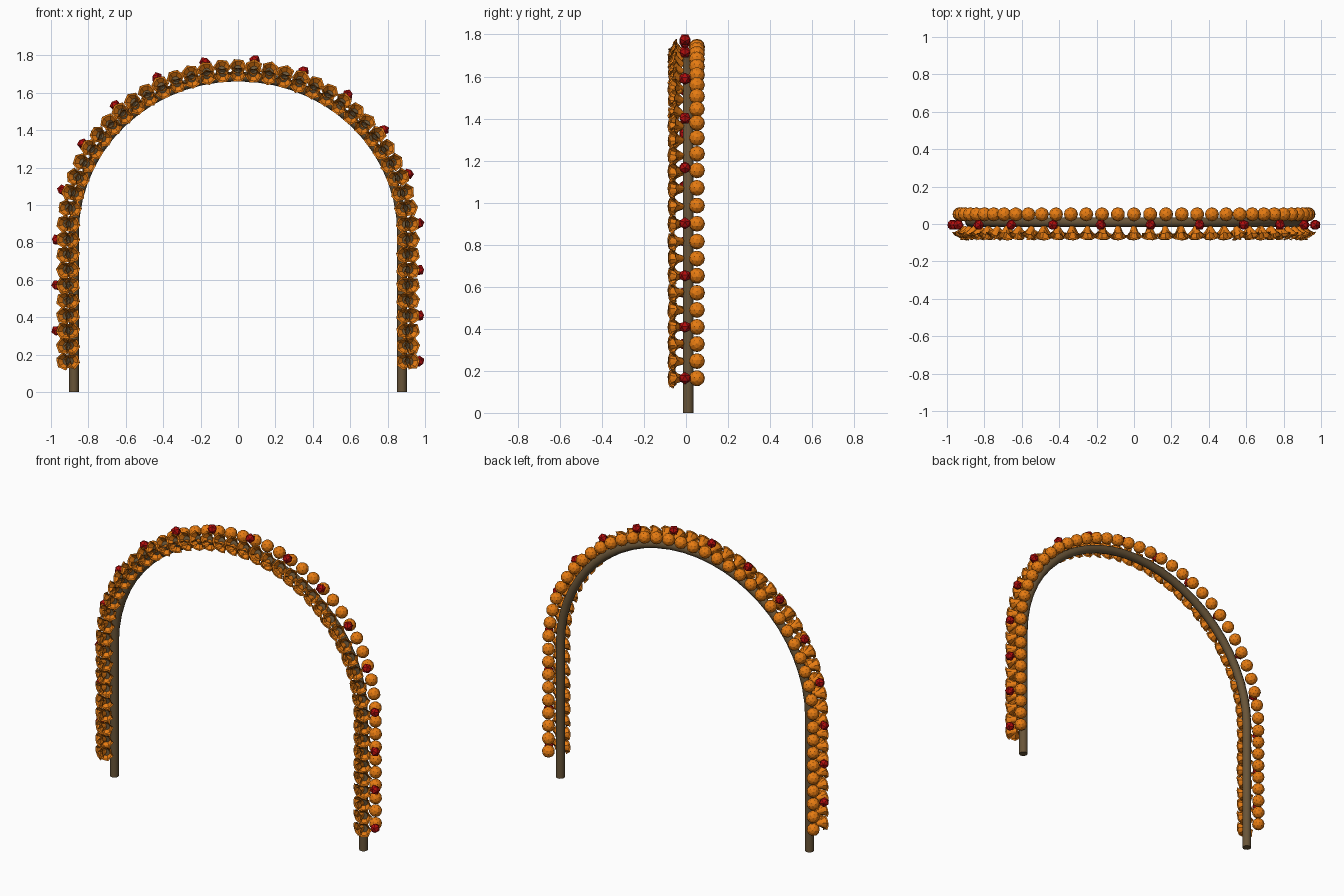
import bpy, bmesh, math, random
from mathutils import Vector, Matrix

if "Cube" in bpy.data.objects:
    bpy.data.objects.remove(bpy.data.objects["Cube"])

random.seed(4)
A, B, Z0 = 0.877, 0.837, 0.85   # arch half width, rise, spring height
TUBE_Y = 0.01
COUNT = 51                       # decorations along the arch


def material(name, rgb):
    m = bpy.data.materials.new(name)
    m.diffuse_color = (*rgb, 1)
    m.use_nodes = True
    m.node_tree.nodes["Principled BSDF"].inputs["Base Color"].default_value = m.diffuse_color
    return m


BROWN = material("bark brown", (0.14, 0.09, 0.04))
ORANGE = material("marigold orange", (0.84, 0.21, 0.006))
RED = material("berry red", (0.46, 0.004, 0.004))


def make_object(name, bm, *mats):
    me = bpy.data.meshes.new(name)
    bm.to_mesh(me)
    bm.free()
    for m in mats:
        me.materials.append(m)
    ob = bpy.data.objects.new(name, me)
    bpy.context.collection.objects.link(ob)
    return ob


def arch(t):
    return Vector((A * math.cos(t), 0, Z0 + B * math.sin(t)))


# Bent pole
pts = [Vector((A, 0, 0))] + [arch(math.pi * i / 28) for i in range(29)] + [Vector((-A, 0, 0))]
cu = bpy.data.curves.new("arch_pole", 'CURVE')
cu.dimensions = '3D'
cu.bevel_depth = 0.026
cu.bevel_resolution = 3
cu.use_fill_caps = True
sp = cu.splines.new('POLY')
sp.points.add(len(pts) - 1)
for p, v in zip(sp.points, pts):
    p.co = (v.x, TUBE_Y, v.z, 1)
pole = bpy.data.objects.new("arch_pole", cu)
bpy.context.collection.objects.link(pole)
cu.materials.append(BROWN)
bpy.context.view_layer.objects.active = pole
pole.select_set(True)
bpy.ops.object.convert(target='MESH')
bpy.ops.object.shade_smooth_by_angle(angle=math.radians(40))

# Evenly spaced stations along the pole, each with its outward direction
path = [Vector((A, 0, 0.165))] + [arch(math.pi * i / 400) for i in range(401)] + [Vector((-A, 0, 0.165))]
lengths = [0]
for a, b in zip(path, path[1:]):
    lengths.append(lengths[-1] + (b - a).length)
stations = []
j = 0
for i in range(COUNT):
    s = lengths[-1] * i / (COUNT - 1)
    while j < len(path) - 2 and lengths[j + 1] < s:
        j += 1
    d = path[j + 1] - path[j]
    p = path[j] + d * ((s - lengths[j]) / d.length)
    d.normalize()
    stations.append((p, Vector((d.z, 0, -d.x))))


def place(p, out, offset, y):
    return p + out * offset + Vector((0, y, 0))


def add_flower(bm, centre, facing, size):
    """Trumpet flower: throat flaring to six pointed petals, with a dark eye."""
    rot = facing.to_track_quat('Z', 'Y').to_matrix().to_4x4()
    M = Matrix.Translation(centre) @ rot @ Matrix.Rotation(random.uniform(0, 1.05), 4, 'Z')
    n = 12
    rings = []
    for r, z, notch in ((0.25, -0.9, 1), (0.5, -0.25, 1), (0.8, 0.2, 0.94), (1.08, 0.3, 0.82)):
        ring = []
        for k in range(n):
            a = 2 * math.pi * k / n
            rr = r * (notch if k % 2 else 1) * size
            zz = (z + (0.12 if k % 2 and notch < 1 else 0)) * size
            ring.append(bm.verts.new(M @ Vector((rr * math.cos(a), rr * math.sin(a), zz))))
        rings.append(ring)
    bm.faces.new(rings[0][::-1])
    for r0, r1 in zip(rings, rings[1:]):
        for k in range(n):
            m = (k + 1) % n
            bm.faces.new((r0[k], r0[m], r1[m], r1[k]))
    eye = [bm.verts.new(M @ Vector((0.46 * size * math.cos(a), 0.46 * size * math.sin(a), -0.25 * size)))
           for a in (2 * math.pi * k / n for k in range(n))]
    bm.faces.new(eye).material_index = 1


# Two rows of open flowers on the front, one leaning out and one leaning in
front = Vector((0, -1, 0))
outer, inner = bmesh.new(), bmesh.new()
for p, out in stations:
    along = Vector((out.z, 0, -out.x))
    tilt = along * random.uniform(-0.2, 0.2)
    add_flower(outer, place(p, out, 0.046, -0.052), front + out * 0.5 + tilt, 0.046)
    add_flower(inner, place(p, out, 0.016, -0.052), front - out * 0.45 - tilt, 0.044)
make_object("outer_flowers", outer, ORANGE, BROWN)
make_object("inner_flowers", inner, ORANGE, BROWN)

# Round blossoms on the back
bm = bmesh.new()
for p, out in stations:
    M = Matrix.Translation(place(p, out, 0.055, 0.052)) @ Matrix.Rotation(random.uniform(0, 3), 4, 'Y')
    bmesh.ops.create_icosphere(bm, subdivisions=2, radius=0.038, matrix=M)
make_object("back_blossoms", bm, ORANGE)

# Red berries on every third station of the outer edge
bm = bmesh.new()
for p, out in stations[::3]:
    M = Matrix.Translation(place(p, out, 0.092, -0.005)) @ Matrix.Rotation(random.uniform(0, 3), 4, 'Y')
    bmesh.ops.create_icosphere(bm, subdivisions=1, radius=0.03, matrix=M)
make_object("red_berries", bm, RED)
